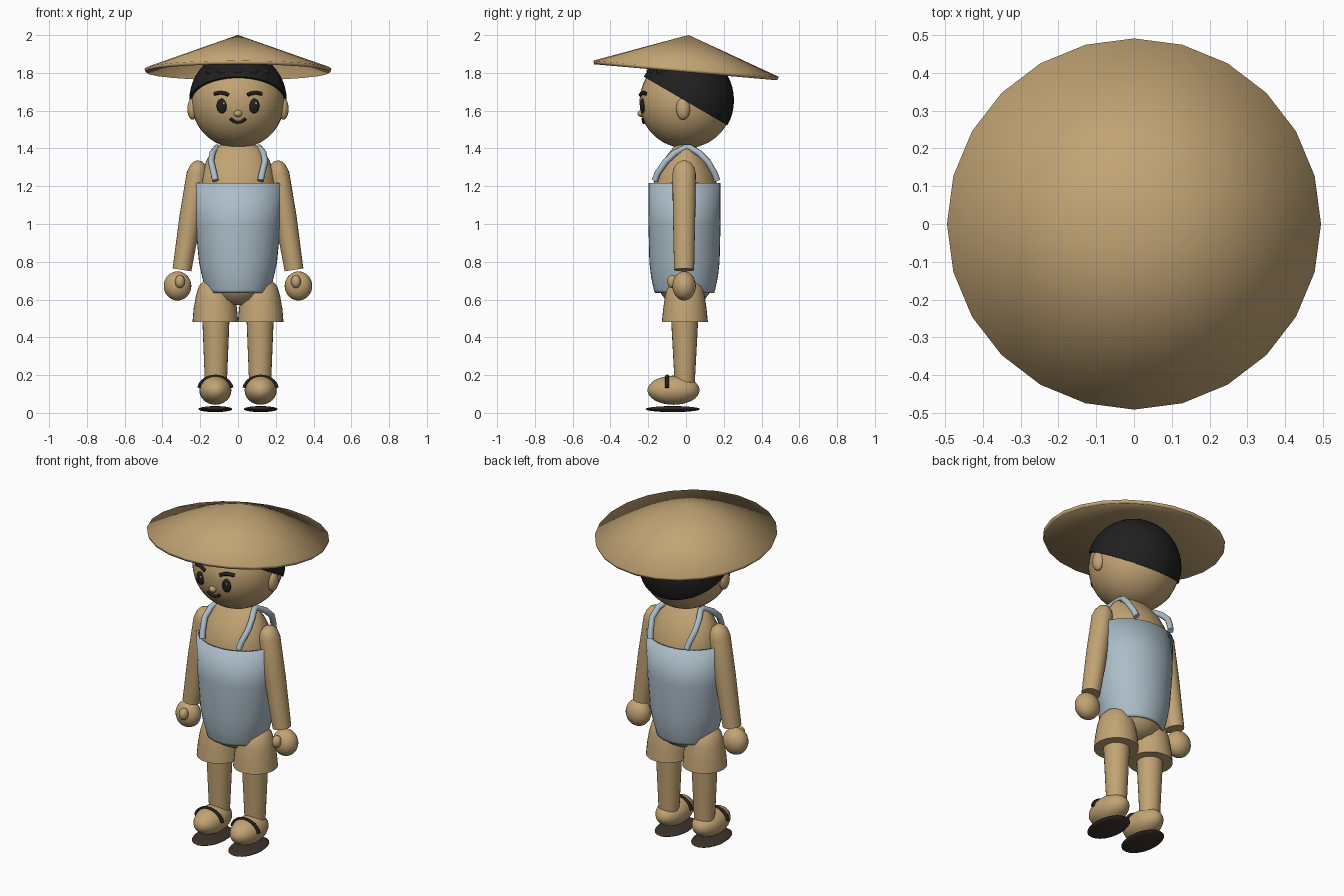
import bpy, bmesh, math
from mathutils import Vector

if "Cube" in bpy.data.objects:
    bpy.data.objects.remove(bpy.data.objects["Cube"])


def material(name, color):
    m = bpy.data.materials.new(name)
    m.diffuse_color = (*color, 1)
    m.use_nodes = True
    m.node_tree.nodes["Principled BSDF"].inputs["Base Color"].default_value = m.diffuse_color
    return m


TAN = material("tan", (0.54, 0.37, 0.175))
BLUE = material("pale_blue", (0.41, 0.51, 0.58))
BLACK = material("hair_black", (0.015, 0.014, 0.014))
DARK = material("dark_brown", (0.018, 0.013, 0.011))
SOLE = material("sole_brown", (0.045, 0.032, 0.025))
GREY = material("eye_glint", (0.35, 0.37, 0.4))


def finish(obj, name, mat, angle=40):
    obj.name = name
    obj.data.materials.clear()
    obj.data.materials.append(mat)
    bpy.ops.object.select_all(action='DESELECT')
    obj.select_set(True)
    bpy.context.view_layer.objects.active = obj
    bpy.ops.object.shade_smooth_by_angle(angle=math.radians(angle))
    return obj


def from_bmesh(bm, name, mat, angle=40):
    bmesh.ops.recalc_face_normals(bm, faces=bm.faces)
    me = bpy.data.meshes.new(name)
    bm.to_mesh(me)
    bm.free()
    obj = bpy.data.objects.new(name, me)
    bpy.context.collection.objects.link(obj)
    return finish(obj, name, mat, angle)


def lathe(name, mat, sections, center=(0, 0), n=32, caps=True, angle=40):
    """Stack of elliptical rings, each (z, rx, ry)."""
    bm = bmesh.new()
    rings = []
    for z, rx, ry in sections:
        rings.append([bm.verts.new((center[0] + rx * math.cos(2 * math.pi * i / n),
                                    center[1] + ry * math.sin(2 * math.pi * i / n), z))
                      for i in range(n)])
    for a, b in zip(rings, rings[1:]):
        for i in range(n):
            j = (i + 1) % n
            bm.faces.new((a[i], a[j], b[j], b[i]))
    if caps:
        bm.faces.new(rings[0])
        bm.faces.new(rings[-1])
    return from_bmesh(bm, name, mat, angle)


def ball(name, mat, loc, radii, seg=24, rings=16):
    bm = bmesh.new()
    bmesh.ops.create_uvsphere(bm, u_segments=seg, v_segments=rings, radius=1)
    bmesh.ops.scale(bm, vec=radii, verts=bm.verts)
    bmesh.ops.translate(bm, vec=loc, verts=bm.verts)
    return from_bmesh(bm, name, mat, 60)


def tube(name, mat, points, radius):
    cu = bpy.data.curves.new(name, 'CURVE')
    cu.dimensions = '3D'
    cu.bevel_depth = radius
    cu.bevel_resolution = 3
    cu.use_fill_caps = True
    sp = cu.splines.new('POLY')
    sp.points.add(len(points) - 1)
    for p, co in zip(sp.points, points):
        p.co = (*co, 1)
    obj = bpy.data.objects.new(name, cu)
    bpy.context.collection.objects.link(obj)
    bpy.ops.object.select_all(action='DESELECT')
    obj.select_set(True)
    bpy.context.view_layer.objects.active = obj
    bpy.ops.object.convert(target='MESH')
    return finish(bpy.context.view_layer.objects.active, name, mat, 50)


# Head
HR, HZ = 0.246, 1.647


def on_face(x, z, out=0.0):
    return (x, -math.sqrt(HR**2 - x**2 - (z - HZ)**2) - out, z)


ball("head", TAN, (0, 0, HZ), (HR, HR, HR), 40, 24)
ball("nose", TAN, on_face(0, 1.585), (0.022, 0.018, 0.018))
tube("mouth", DARK, [on_face(0.04 * t, 1.538 + 0.02 * t * t, 0.003)
                     for t in (-1, -0.75, -0.5, -0.25, 0, 0.25, 0.5, 0.75, 1)], 0.008)

# Hair cap, cut by a slanted plane
bm = bmesh.new()
bmesh.ops.create_uvsphere(bm, u_segments=40, v_segments=24, radius=1)
bmesh.ops.scale(bm, vec=(0.258, 0.254, 0.262), verts=bm.verts)
bmesh.ops.translate(bm, vec=(0, 0, 1.655), verts=bm.verts)
cut = bmesh.ops.bisect_plane(bm, geom=bm.verts[:] + bm.edges[:] + bm.faces[:],
                             plane_co=(0, 0, 1.65), plane_no=(0, 0.25, 0.43),
                             clear_inner=True)
bmesh.ops.edgenet_fill(bm, edges=[e for e in cut['geom_cut']
                                  if isinstance(e, bmesh.types.BMEdge)])
from_bmesh(bm, "hair", BLACK)
for i, x in enumerate((-0.13, -0.07, 0, 0.07, 0.13)):
    ball(f"fringe_{i}", BLACK, on_face(x, 1.805), (0.04, 0.022, 0.022), 16, 10)

# Torso, apron
lathe("torso", TAN, [(0.57, 0.05, 0.05), (0.60, 0.11, 0.105), (0.65, 0.15, 0.14),
                     (0.75, 0.18, 0.165), (1.0, 0.205, 0.175), (1.2, 0.205, 0.172),
                     (1.28, 0.19, 0.148), (1.34, 0.165, 0.115), (1.39, 0.135, 0.075),
                     (1.42, 0.09, 0.05)], (0, -0.005))
apron = lathe("apron", BLUE, [(0.635, 0.165, 0.157), (0.65, 0.17, 0.162), (0.72, 0.19, 0.177),
                              (0.80, 0.207, 0.186), (1.0, 0.226, 0.191),
                              (1.218, 0.235, 0.19)], (0, -0.008), 40, caps=False)
mod = apron.modifiers.new("thickness", 'SOLIDIFY')
mod.thickness = 0.012

for s, side in ((-1, "left"), (1, "right")):
    # Face pieces
    ball(f"{side}_ear", TAN, (s * 0.24, -0.015, 1.61), (0.028, 0.037, 0.058))
    ex, ey, ez = on_face(s * 0.085, 1.625)
    ball(f"{side}_eye", DARK, (ex, ey, ez), (0.028, 0.013, 0.039))
    ball(f"{side}_eye_glint", GREY, (ex + 0.01, ey - 0.013, ez + 0.014),
         (0.006, 0.003, 0.007), 10, 8)
    tube(f"{side}_eyebrow", DARK, [on_face(s * x, z, 0.003) for x, z in
                                   ((0.05, 1.683), (0.07, 1.692), (0.095, 1.695), (0.125, 1.689))],
         0.010)
    # Shoulder strap
    tube(f"{side}_strap", BLUE, [(s * x, y, z) for x, y, z in
                                 ((0.12, -0.165, 1.23), (0.128, -0.15, 1.27), (0.143, -0.108, 1.33),
                                  (0.135, -0.06, 1.375), (0.11, -0.005, 1.405), (0.11, 0.02, 1.405),
                                  (0.135, 0.07, 1.375), (0.143, 0.115, 1.33), (0.128, 0.15, 1.27),
                                  (0.12, 0.165, 1.23))], 0.017)
    # Arm, hand, thumb
    arm = lathe(f"{side}_arm", TAN, [(-0.585, 0.05, 0.053), (-0.3, 0.058, 0.059),
                                     (-0.07, 0.056, 0.062), (-0.035, 0.046, 0.054),
                                     (-0.012, 0.032, 0.037), (0, 0.012, 0.014)], n=24)
    arm.location = (s * 0.205, -0.01, 1.335)
    arm.rotation_euler = (0, -s * math.radians(9), 0)
    ball(f"{side}_hand", TAN, (s * 0.32, -0.01, 0.672), (0.073, 0.062, 0.077))
    ball(f"{side}_thumb", TAN, (s * 0.307, -0.072, 0.695), (0.026, 0.028, 0.035), 16, 12)
    # Shorts leg, leg, foot
    lathe(f"{side}_shorts", TAN, [(0.48, 0.121, 0.122), (0.55, 0.115, 0.115),
                                  (0.62, 0.103, 0.105), (0.67, 0.088, 0.092),
                                  (0.70, 0.06, 0.065), (0.71, 0.025, 0.03)], (s * 0.12, -0.006))
    lathe(f"{side}_leg", TAN, [(0.15, 0.058, 0.053), (0.5, 0.072, 0.072)],
          (s * 0.117, -0.007), 24)
    ball(f"{side}_foot", TAN, (s * 0.12, -0.066, 0.12), (0.085, 0.138, 0.077))
    # Sandal
    tube(f"{side}_sandal_strap", DARK,
         [(s * 0.12 + 0.088 * math.cos(math.radians(a)), -0.1,
           0.12 + 0.073 * math.sin(math.radians(a))) for a in range(10, 171, 10)], 0.010)
    ball(f"{side}_sole", SOLE, (s * 0.12, -0.07, 0.02), (0.09, 0.145, 0.016), 24, 10)

# Conical straw hat, tipped up at the front
hat = lathe("straw_hat", TAN, [(0, 0.495, 0.493), (0.179, 0.002, 0.002)], n=24, caps=False)
bm = bmesh.new()
bm.from_mesh(hat.data)
bmesh.ops.remove_doubles(bm, verts=bm.verts, dist=0.005)
bmesh.ops.recalc_face_normals(bm, faces=bm.faces)
for f in bm.faces:
    if f.normal.z < 0:
        f.normal_flip()
bm.to_mesh(hat.data)
bm.free()
hat.location = (0, 0, 1.822)
hat.rotation_euler = (math.radians(-5), 0, 0)
mod = hat.modifiers.new("thickness", 'SOLIDIFY')
mod.thickness = 0.02
mod.offset = -1
